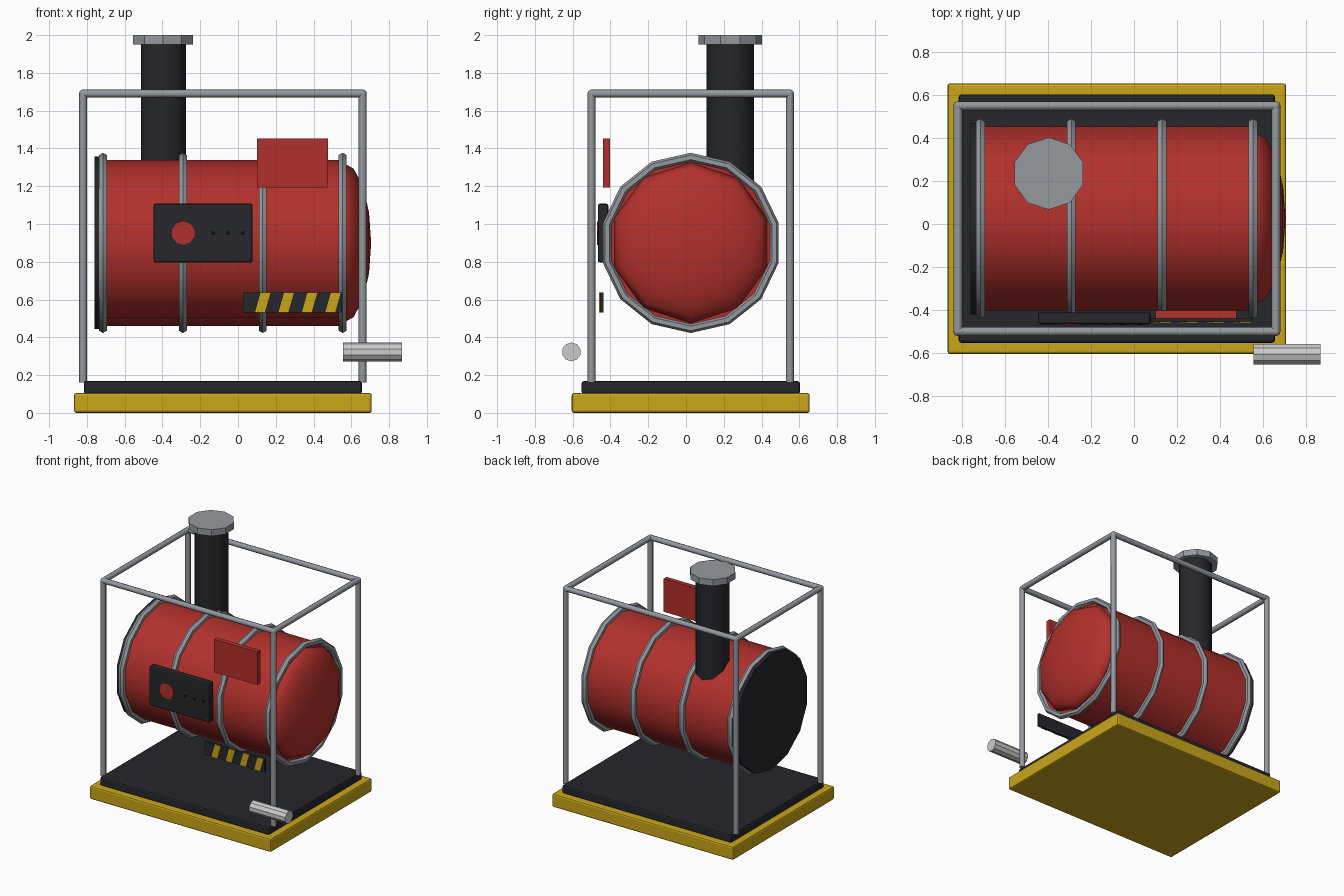
import bpy, math
from math import pi, radians
from mathutils import Vector

if "Cube" in bpy.data.objects:
    bpy.data.objects.remove(bpy.data.objects["Cube"])

CX, CY, TZ = -0.08, 0.025, 0.90      # skid centre, tank axis height
ALONG_X = (pi / 2, 0, pi / 2)
ALONG_Y = (pi / 2, 0, 0)


def mat(name, rgb):
    m = bpy.data.materials.new(name)
    m.diffuse_color = (*rgb, 1)
    m.use_nodes = True
    m.node_tree.nodes["Principled BSDF"].inputs["Base Color"].default_value = m.diffuse_color
    return m


RED = mat("red_paint", (0.45, 0.03, 0.025))
YELLOW = mat("yellow_paint", (0.60, 0.38, 0.01))
BLACK = mat("black_metal", (0.018, 0.020, 0.024))
DARK = mat("dark_holes", (0.004, 0.004, 0.005))
STEEL = mat("steel", (0.30, 0.32, 0.35))
BRIGHT = mat("bright_steel", (0.60, 0.60, 0.62))


def finish(name, m, angle=30):
    ob = bpy.context.object
    ob.name = name
    ob.data.materials.append(m)
    if angle:
        bpy.ops.object.shade_smooth_by_angle(angle=radians(angle))
    return ob


def box(name, x, y, z, m, bevel=0):
    """Box from (min, max) ranges on each axis."""
    bpy.ops.mesh.primitive_cube_add(size=1, location=[sum(r) / 2 for r in (x, y, z)])
    ob = bpy.context.object
    ob.scale = [r[1] - r[0] for r in (x, y, z)]
    bpy.ops.object.transform_apply(location=False, rotation=False, scale=True)
    if bevel:
        b = ob.modifiers.new("bevel", 'BEVEL')
        b.width, b.segments = bevel, 2
    return finish(name, m, 0)


def cyl(name, loc, r, depth, sides, m, rot=(0, 0, 0), angle=30):
    bpy.ops.mesh.primitive_cylinder_add(vertices=sides, radius=r, depth=depth,
                                        location=loc, rotation=rot)
    return finish(name, m, angle)


def tube(name, a, b, r=0.021):
    a, b = Vector(a), Vector(b)
    rot = (b - a).to_track_quat('Z', 'Y').to_euler()
    return cyl(name, (a + b) / 2, r, (b - a).length, 8, STEEL, rot, 50)


# Skid base and deck
box("skid_base", (-0.868, 0.708), (-0.605, 0.655), (0, 0.105), YELLOW, 0.012)
box("deck", (-0.816, 0.656), (-0.553, 0.603), (0.10, 0.168), BLACK, 0.012)

# Tubular cage: four posts and a top rail loop
top = 1.69
corners = [(CX + sx * 0.74, CY + sy * 0.525) for sx, sy in ((-1, -1), (1, -1), (1, 1), (-1, 1))]
for i, c in enumerate(corners):
    d = corners[(i + 1) % 4]
    tube(f"cage_post_{i + 1}", (*c, 0.16), (*c, top))
    tube(f"cage_rail_{i + 1}", (*c, top), (*d, top))
    bpy.ops.mesh.primitive_uv_sphere_add(segments=8, ring_count=6, radius=0.022,
                                         location=(*c, top))
    finish(f"cage_joint_{i + 1}", STEEL, 50)

# Tank body, rear plate and domed end
cyl("tank", (-0.08, CY, TZ), 0.44, 1.27, 14, RED, ALONG_X)
cyl("tank_end_plate", (-0.735, CY, TZ), 0.457, 0.05, 14, BLACK, ALONG_X)
bpy.ops.mesh.primitive_uv_sphere_add(segments=10, ring_count=8, radius=1,
                                     location=(0.555, CY, TZ), rotation=ALONG_X)
bpy.context.object.scale = (0.425, 0.425, 0.15)
finish("tank_dome", RED, 60)

# Tank hoops
for i in range(4):
    bpy.ops.mesh.primitive_torus_add(major_segments=14, minor_segments=6,
                                     major_radius=0.453, minor_radius=0.024,
                                     location=(-0.715 + 0.423 * i, CY, TZ),
                                     rotation=(0, pi / 2, 0))
    finish(f"tank_hoop_{i + 1}", STEEL)

# Chimney
cyl("chimney", (-0.395, 0.235, 1.53), 0.126, 0.86, 10, BLACK, angle=40)
cyl("chimney_cap", (-0.397, 0.235, 1.975), 0.168, 0.05, 10, STEEL)

# Control panel with button and three small holes
box("control_panel", (-0.447, 0.078), (-0.467, -0.411), (0.796, 1.108), BLACK, 0.012)
cyl("panel_button", (-0.29, -0.462, 0.952), 0.062, 0.02, 10, RED, ALONG_Y)
for i in range(3):
    cyl(f"panel_indicator_{i + 1}", (-0.132 + 0.079 * i, -0.464, 0.952),
        0.012, 0.012, 8, DARK, ALONG_Y)

# Red plate
box("side_plate", (0.10, 0.476), (-0.44, -0.402), (1.193, 1.452), RED)

# Hazard board with slanted stripes
box("hazard_board", (0.027, 0.55), (-0.455, -0.437), (0.532, 0.637), BLACK)
for i in range(4):
    x = 0.09 + 0.124 * i
    s = box(f"hazard_stripe_{i + 1}", (x, x + 0.052), (-0.460, -0.450), (0.532, 0.637), YELLOW)
    for v in s.data.vertices:           # shear the top edge sideways
        if v.co.z > 0:
            v.co.x += 0.03

# Outlet pipe
cyl("outlet_pipe", (0.712, -0.607, 0.323), 0.05, 0.313, 10, BRIGHT, ALONG_X)
